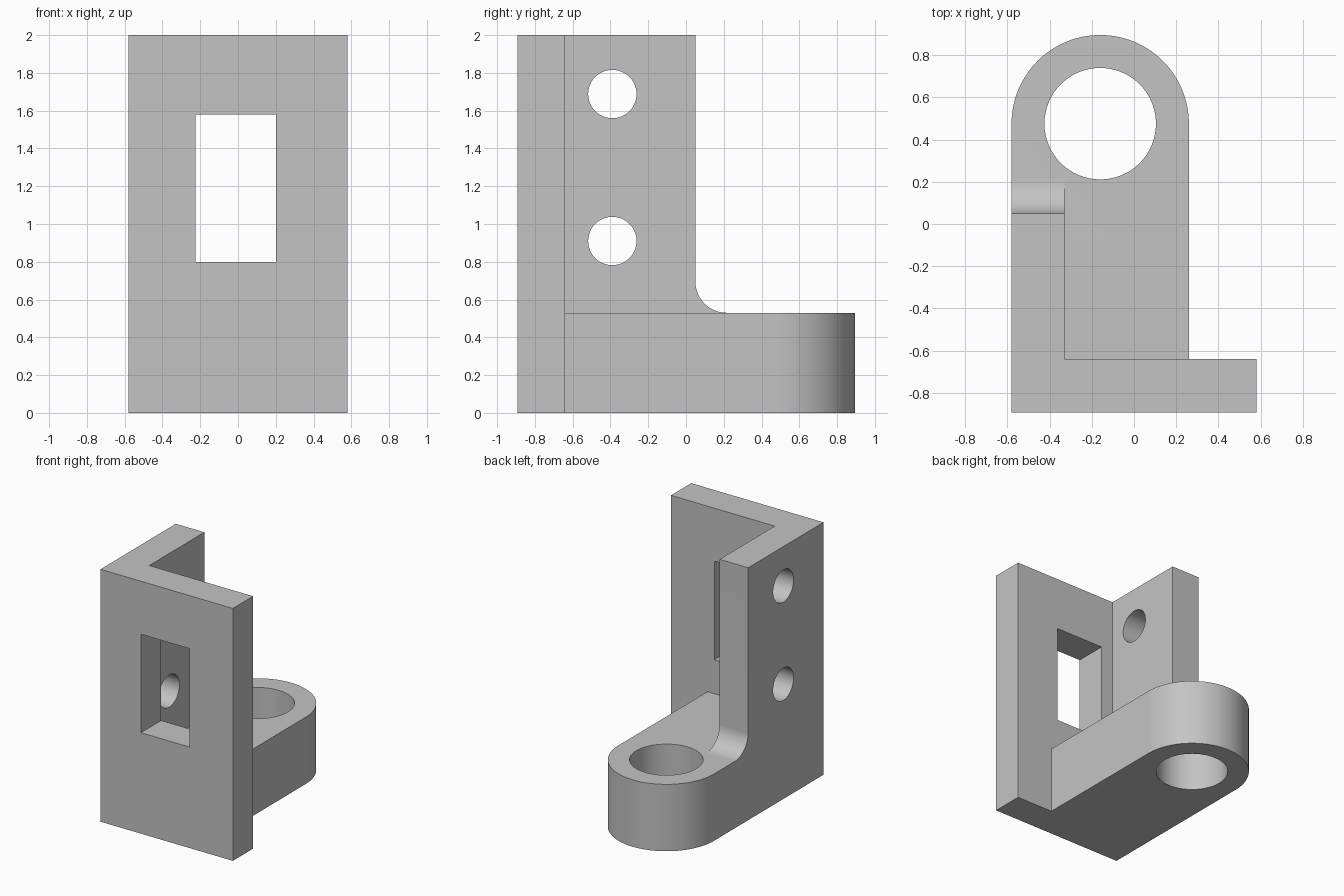
import bpy, bmesh, math
from mathutils import Vector

if "Cube" in bpy.data.objects:
    bpy.data.objects.remove(bpy.data.objects["Cube"], do_unlink=True)

grey = bpy.data.materials.new("plain_grey")
grey.use_nodes = True
colour = (0.55, 0.55, 0.55, 1)
grey.diffuse_color = colour
grey.node_tree.nodes["Principled BSDF"].inputs["Base Color"].default_value = colour


def arc(cx, cy, r, start, end, n):
    angles = [math.radians(start + (end - start) * i / n) for i in range(n + 1)]
    return [(cx + r * math.cos(a), cy + r * math.sin(a)) for a in angles]


def rect(x0, y0, x1, y1):
    return [(x0, y0), (x1, y0), (x1, y1), (x0, y1)]


def extrude(name, profile, axis, lo, hi):
    """Prism from a 2D profile in the plane across the given axis."""
    place = {"x": lambda p, d: (d, p[0], p[1]),
             "y": lambda p, d: (p[0], d, p[1]),
             "z": lambda p, d: (p[0], p[1], d)}[axis]
    bm = bmesh.new()
    face = bm.faces.new([bm.verts.new(place(p, lo)) for p in profile])
    made = bmesh.ops.extrude_face_region(bm, geom=[face])["geom"]
    shift = Vector(place((0, 0), hi - lo))
    bmesh.ops.translate(bm, vec=shift, verts=[v for v in made if isinstance(v, bmesh.types.BMVert)])
    bmesh.ops.recalc_face_normals(bm, faces=bm.faces)
    mesh = bpy.data.meshes.new(name)
    bm.to_mesh(mesh)
    bm.free()
    mesh.materials.append(grey)
    obj = bpy.data.objects.new(name, mesh)
    bpy.context.collection.objects.link(obj)
    return obj


def combine(target, tool, operation):
    mod = target.modifiers.new(tool.name, "BOOLEAN")
    mod.operation, mod.solver, mod.object = operation, "EXACT", tool
    bpy.context.view_layer.objects.active = target
    bpy.ops.object.modifier_apply(modifier=mod.name)
    bpy.data.objects.remove(tool, do_unlink=True)


# Upright front plate
left, right, front, back = -0.58, 0.58, -0.893, -0.64
bracket = extrude("bracket", rect(left, front, right, back), "z", 0, 2)

# Thick foot with a rounded end
lug_x, lug_y, lug_r = -0.16, 0.475, 0.42
foot_top = 0.53
foot = extrude("foot", [(left, -0.75), (lug_x + lug_r, -0.75)]
               + arc(lug_x, lug_y, lug_r, 0, 180, 64), "z", 0, foot_top)
combine(bracket, foot, "UNION")

# Side wall that blends into the foot with a fillet
fillet, wall_back = 0.165, 0.05
wall = extrude("side_wall", [(-0.75, 0.3), (wall_back + fillet, 0.3)]
               + arc(wall_back + fillet, foot_top + fillet, fillet, 270, 180, 20)
               + [(wall_back, 2), (-0.75, 2)], "x", left, -0.33)
combine(bracket, wall, "UNION")

# Window, big vertical bore and two bolt holes
cutters = [extrude("window_cutter", rect(-0.225, 0.8, 0.2, 1.58), "y", -1, -0.6),
           extrude("bore_cutter", arc(lug_x, lug_y, 0.264, 0, 360, 64)[:-1], "z", -0.1, 0.7)]
for z in (0.91, 1.688):
    cutters.append(extrude("bolt_hole_cutter", arc(-0.39, z, 0.128, 0, 360, 48)[:-1], "x", -0.7, -0.2))
for cutter in cutters:
    combine(bracket, cutter, "DIFFERENCE")

# Merge flat regions, then smooth only the curved faces
bm = bmesh.new()
bm.from_mesh(bracket.data)
bmesh.ops.remove_doubles(bm, verts=bm.verts, dist=0.0001)
bmesh.ops.dissolve_limit(bm, angle_limit=0.01, verts=bm.verts, edges=bm.edges)
bm.to_mesh(bracket.data)
bm.free()
bpy.ops.object.select_all(action="DESELECT")
bracket.select_set(True)
bpy.context.view_layer.objects.active = bracket
bpy.ops.object.shade_smooth_by_angle(angle=math.radians(30))
